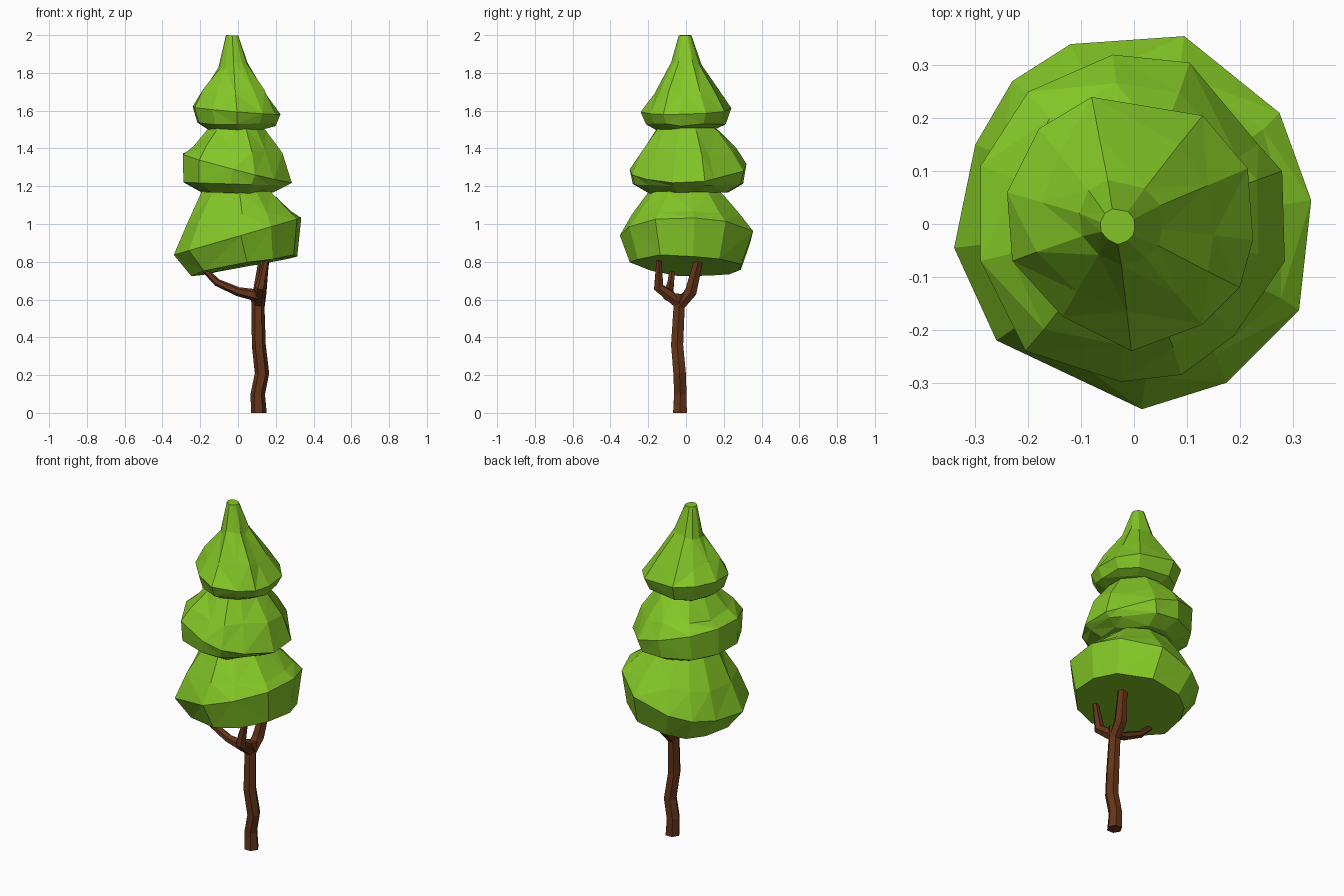
import bpy, bmesh, math, random
from mathutils import Vector

if "Cube" in bpy.data.objects:
    bpy.data.objects.remove(bpy.data.objects["Cube"])

random.seed(4)

def material(name, color):
    m = bpy.data.materials.new(name)
    m.diffuse_color = (*color, 1)
    m.use_nodes = True
    m.node_tree.nodes["Principled BSDF"].inputs["Base Color"].default_value = m.diffuse_color
    return m

GREEN = material("leaf green", (0.23, 0.57, 0.02))
BROWN = material("bark brown", (0.13, 0.035, 0.01))

def loft(name, rings, mat, triangles=False):
    """Skin a stack of equal-length rings and cap both ends."""
    bm = bmesh.new()
    rows = [[bm.verts.new(p) for p in r] for r in rings]
    n = len(rows[0])
    sides = []
    for a, b in zip(rows, rows[1:]):
        for i in range(n):
            j = (i + 1) % n
            sides.append(bm.faces.new((a[i], a[j], b[j], b[i])))
    bm.faces.new(rows[0][::-1])
    bm.faces.new(rows[-1])
    if triangles:
        bmesh.ops.triangulate(bm, faces=sides, quad_method='SHORT_EDGE')
    bmesh.ops.recalc_face_normals(bm, faces=bm.faces)
    me = bpy.data.meshes.new(name)
    bm.to_mesh(me)
    bm.free()
    me.materials.append(mat)
    ob = bpy.data.objects.new(name, me)
    bpy.context.collection.objects.link(ob)

def tier(name, outline, rings):
    """rings: (scale, cx, cy, z, slope in x, slope in y, jitter)"""
    stack = []
    for s, cx, cy, z, sx, sy, jit in rings:
        row = []
        for x, y in outline:
            k = s * (1 + random.uniform(-jit, jit))
            px, py = x * k + cx, y * k + cy
            dz = random.uniform(-jit, jit) * 0.35
            row.append((px, py, z + sx * px + sy * py + dz))
        stack.append(row)
    loft(name, stack, GREEN, True)

def tube(name, path, sides=6):
    """path: (x, y, z, radius)"""
    pts = [Vector(p[:3]) for p in path]
    stack = []
    for i, p in enumerate(pts):
        d = pts[min(i + 1, len(pts) - 1)] - pts[max(i - 1, 0)]
        if p.z == 0:
            d = Vector((0, 0, 1))
        q = Vector((0, 0, 1)).rotation_difference(d.normalized())
        r = path[i][3]
        stack.append([p + q @ Vector((r * math.cos(a), r * math.sin(a), 0))
                      for a in (math.tau * k / sides for k in range(sides))])
    loft(name, stack, BROWN)

# Foliage tiers: widest outline seen from above, then tilted scaled rings
tier("lower_foliage",
     [(.335, .045), (.275, .21), (.095, .355), (-.12, .34), (-.23, .27), (-.3, .15),
      (-.34, -.045), (-.26, -.22), (.015, -.35), (.175, -.3), (.312, -.163)],
     [(.84, .035, 0, .775, .19, -.03, .02), (1, 0, 0, .935, .29, 0, 0),
      (.83, .01, 0, 1.04, .12, 0, .04), (.56, 0, 0, 1.16, 0, 0, .03),
      (.35, 0, 0, 1.22, 0, 0, 0)])
tier("middle_foliage",
     [(.285, -.07), (.28, .1), (.235, .15), (.105, .305), (-.04, .32), (-.2, .25),
      (-.29, .11), (-.29, -.07), (-.205, -.24), (-.025, -.298), (.09, -.285), (.19, -.21)],
     [(.68, 0, 0, 1.168, 0, 0, .03), (.94, -.015, 0, 1.21, -.03, 0, .01),
      (1, 0, 0, 1.295, -.26, .04, 0), (.8, 0, 0, 1.39, -.1, 0, .05),
      (.53, -.005, 0, 1.5, 0, 0, .02), (.35, 0, 0, 1.54, 0, 0, 0)])
tier("top_foliage",
     [(.225, -.03), (.215, .105), (.13, .205), (-.08, .24), (-.18, .18), (-.24, .06),
      (-.23, -.07), (-.135, -.175), (-.005, -.24), (.13, -.19), (.2, -.12)],
     [(.66, 0, 0, 1.503, 0, 0, .02), (.88, 0, 0, 1.528, -.02, 0, .02),
      (1, 0, 0, 1.6, -.08, .03, 0), (.72, -.01, 0, 1.7, 0, 0, .05),
      (.34, -.022, 0, 1.84, 0, 0, .05), (.14, -.03, -.005, 1.997, -.05, 0, 0)])

# Crooked trunk and three branches
tube("trunk", [(.11, -.032, 0, .042), (.105, -.03, .1, .038), (.127, -.034, .21, .038),
               (.11, -.047, .36, .037), (.106, -.036, .57, .034), (.106, -.03, .63, .04)])
tube("rear_branch", [(.108, -.035, .57, .034), (.115, .025, .64, .036),
                     (.135, .065, .8, .028), (.135, .075, .9, .02)])
tube("front_branch", [(.106, -.035, .58, .034), (.12, -.145, .665, .03),
                      (.15, -.143, .81, .016), (.15, -.14, .88, .012)])
tube("left_branch", [(.11, -.09, .62, .033), (.0, -.09, .642, .024),
                     (-.11, -.08, .69, .02), (-.17, -.075, .75, .016), (-.2, -.07, .8, .012)])
